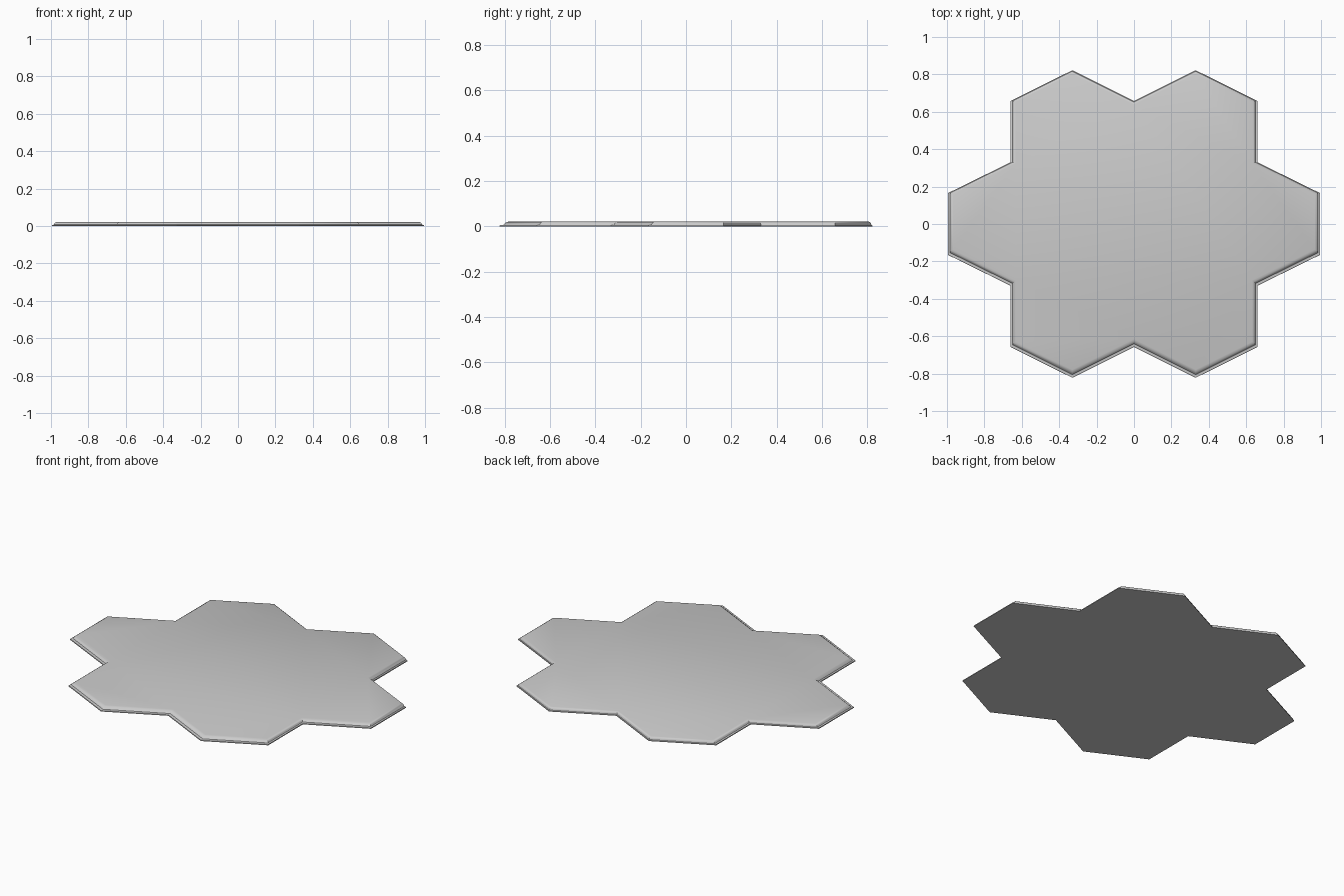
import bpy, bmesh
from mathutils import Vector

if "Cube" in bpy.data.objects:
    bpy.data.objects.remove(bpy.data.objects["Cube"])

# Outline of seven merged hexagonal tiles: one quarter, then mirrored (counter-clockwise)
quarter = [(0.995, 0.165), (0.66, 0.33), (0.66, 0.658), (0.33, 0.822)]
right_back = quarter + [(0.0, 0.658)]
left_back = [(-x, y) for x, y in reversed(quarter)]
back = right_back + left_back
outline = [Vector(p) for p in back + [(-x, -y) for x, y in back]]


def inset(points, d, shift):
    """Mitred inset of a closed outline, slid towards the back by shift."""
    result = []
    for i, p in enumerate(points):
        a = (p - points[i - 1]).normalized()
        b = (points[(i + 1) % len(points)] - p).normalized()
        na, nb = Vector((-a.y, a.x)), Vector((-b.y, b.x))
        result.append(p + (na + nb) * (d / (1 + na.dot(nb))) + Vector((0, shift)))
    return result


# Edge profile: inset, height, backward slide (front edge slopes more than back)
profile = [(0.0, 0.0, 0.0), (0.001, 0.005, 0.0), (0.010, 0.007, 0.006),
           (0.014, 0.014, 0.008), (0.019, 0.019, 0.010), (0.028, 0.022, 0.012)]

# Tile slab
bm = bmesh.new()
rings = [[bm.verts.new((p.x, p.y, z)) for p in inset(outline, d, s)]
         for d, z, s in profile]
n = len(outline)
for lower, upper in zip(rings, rings[1:]):
    for i in range(n):
        j = (i + 1) % n
        bm.faces.new((lower[i], lower[j], upper[j], upper[i]))
bm.faces.new(rings[-1])
bm.faces.new(rings[0][::-1])
bmesh.ops.recalc_face_normals(bm, faces=bm.faces)

mesh = bpy.data.meshes.new("hex_tile_slab")
bm.to_mesh(mesh)
bm.free()
slab = bpy.data.objects.new("hex_tile_slab", mesh)
bpy.context.collection.objects.link(slab)
bpy.context.view_layer.objects.active = slab
slab.select_set(True)
bpy.ops.object.shade_smooth_by_angle(angle=0.7)
